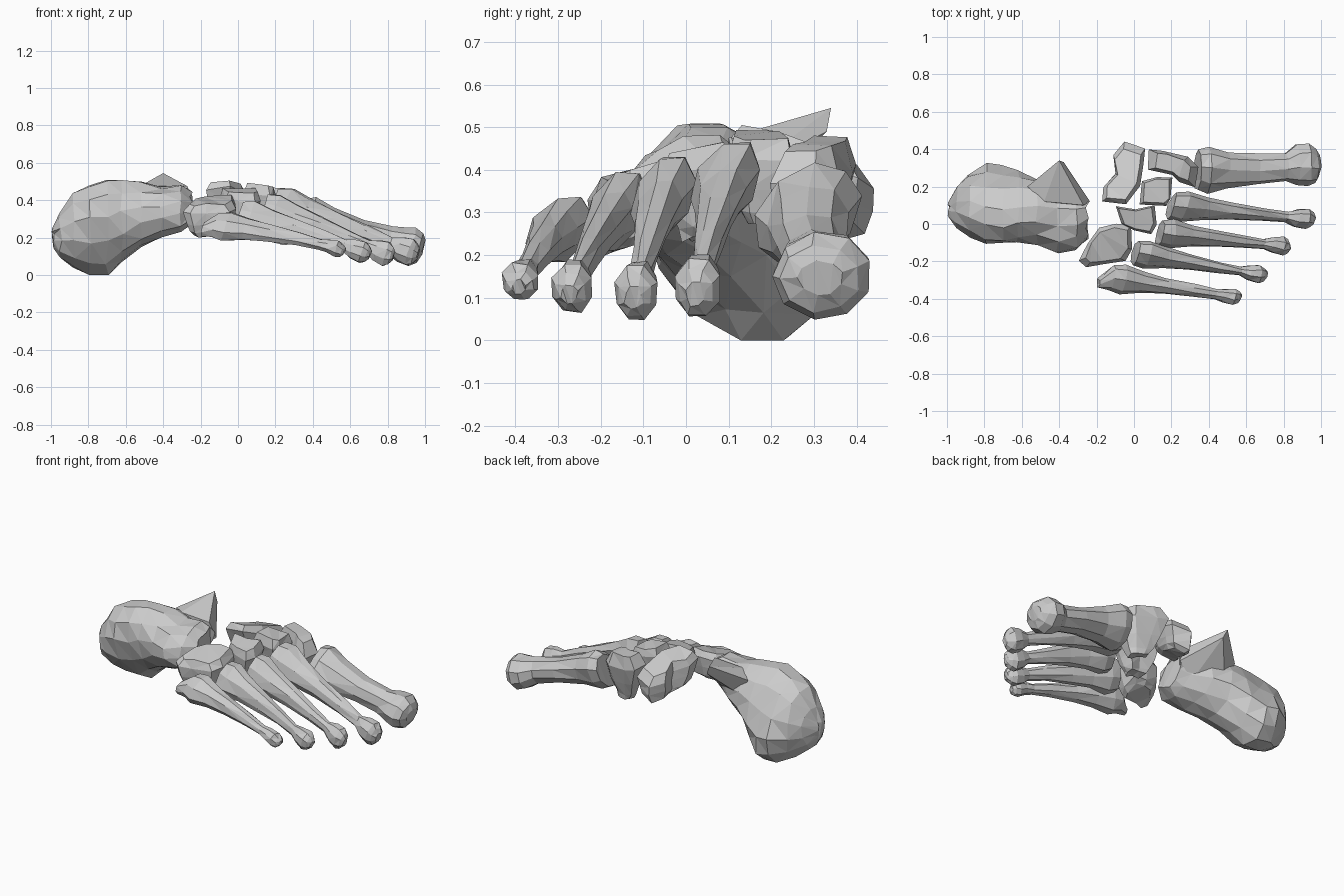
import bpy, bmesh, math, random

random.seed(4)


def finish(name, bm):
    bmesh.ops.recalc_face_normals(bm, faces=bm.faces)
    me = bpy.data.meshes.new(name)
    bm.to_mesh(me)
    bm.free()
    ob = bpy.data.objects.new(name, me)
    bpy.context.collection.objects.link(ob)
    return ob


def skin(name, rings, jitter=0.0):
    """Bridge equal rings of points and cap both ends."""
    bm = bmesh.new()
    loops = []
    for ring in rings:
        loops.append([bm.verts.new([c + random.uniform(-jitter, jitter) for c in p]) for p in ring])
    n = len(loops[0])
    for a, b in zip(loops, loops[1:]):
        for i in range(n):
            j = (i + 1) % n
            bm.faces.new((a[i], a[j], b[j], b[i]))
    bm.faces.new(loops[0])
    bm.faces.new(loops[-1])
    if jitter:
        bmesh.ops.triangulate(bm, faces=bm.faces[:])
    for v in bm.verts:
        v.co.z = max(v.co.z, 0)
    return finish(name, bm)


def long_bone(name, stations, sides=8, lean=0.3, jitter=0.004, skew=0.0):
    """Stations along x: x, y, z, half width, half height, shear of y with height."""
    rings = []
    for x, y, z, ry, rz, sh in stations:
        ring = []
        for i in range(sides):
            a = 2 * math.pi * (i + 0.5) / sides
            dy, dz = ry * 1.05 * math.cos(a), rz * 1.05 * math.sin(a)
            ring.append((x + lean * dz + skew * dy, y + dy + sh * dz, z + dz))
        rings.append(ring)
    return skin(name, rings, jitter)


def block_bone(name, outline, low, high, slope_x, slope_y, base, shift=(0, 0), top=0.8):
    """Faceted wedge from its outline seen from above; the top face is tilted."""
    cx = sum(p[0] for p in outline) / len(outline)
    cy = sum(p[1] for p in outline) / len(outline)
    rings = []
    for t, s in ((0, base * 0.75), (0.12, base), (0.4, (1 + base) / 2), (0.75, 1.0), (1, top)):
        ring = []
        for x, y in outline:
            dx, dy = (x - cx) * s, (y - cy) * s
            z = low + (high - low) * t + slope_x * dx + slope_y * dy
            ring.append((cx + dx + shift[0] * (1 - t), cy + dy + shift[1] * (1 - t), z))
        rings.append(ring)
    return skin(name, rings, 0.006)


# Heel bone
long_bone("heel_bone", [
    (-0.99, 0.08, 0.20, 0.04, 0.05, 0),
    (-0.95, 0.09, 0.22, 0.11, 0.12, 0),
    (-0.88, 0.10, 0.24, 0.16, 0.19, -0.15),
    (-0.79, 0.11, 0.24, 0.19, 0.23, -0.3),
    (-0.70, 0.10, 0.25, 0.185, 0.25, -0.3),
    (-0.62, 0.09, 0.285, 0.175, 0.215, -0.2),
    (-0.52, 0.06, 0.325, 0.165, 0.165, 0),
    (-0.41, 0.02, 0.335, 0.165, 0.13, 0.1),
    (-0.31, 0.00, 0.355, 0.13, 0.12, 0.3),
    (-0.25, 0.02, 0.36, 0.09, 0.085, 0.4)], sides=12, lean=0, jitter=0.009)

# Pointed shelf on the inner side of the heel bone
bm = bmesh.new()
for p in ((-0.40, 0.34, 0.545), (-0.375, 0.33, 0.49), (-0.57, 0.20, 0.45), (-0.48, 0.12, 0.475),
          (-0.27, 0.10, 0.475), (-0.235, 0.12, 0.38), (-0.52, 0.17, 0.32), (-0.34, 0.10, 0.30)):
    bm.verts.new(p)
bmesh.ops.convex_hull(bm, input=bm.verts[:])
finish("heel_shelf", bm)

# Mid-foot block bones
block_bone("outer_block", [(-0.29, -0.20), (-0.25, -0.10), (-0.19, -0.02), (-0.10, 0.0), (-0.01, -0.01),
           (-0.01, -0.13), (-0.05, -0.20), (-0.17, -0.215), (-0.25, -0.23)], 0.225, 0.40, 0.0, 0.3, 0.8)
block_bone("boat_bone", [(-0.05, 0.44), (0.06, 0.40), (0.055, 0.32), (0.03, 0.20), (-0.04, 0.10),
           (-0.17, 0.11), (-0.16, 0.19), (-0.10, 0.26), (-0.11, 0.36)], 0.28, 0.46, 0.1, -0.33, 0.8, (0, 0.02))
block_bone("outer_wedge", [(-0.10, 0.095), (0.01, 0.08), (0.11, 0.10), (0.12, 0.0), (0.09, -0.055),
           (0.0, -0.03), (-0.07, 0.0)], 0.24, 0.455, 0, 0.2, 0.6, top=0.85)
block_bone("middle_wedge", [(0.04, 0.23), (0.12, 0.25), (0.20, 0.25), (0.20, 0.13), (0.17, 0.10),
           (0.03, 0.10)], 0.28, 0.48, -0.1, 0, 0.6)
block_bone("inner_wedge", [(0.08, 0.40), (0.16, 0.40), (0.29, 0.36), (0.34, 0.31), (0.33, 0.20),
           (0.25, 0.23), (0.20, 0.27), (0.07, 0.30)], 0.17, 0.46, -0.15, 0.0, 0.5, (0.0, -0.02), 0.7)

# Long bone of the big toe
long_bone("toe_bone_1", [
    (0.34, 0.29, 0.305, 0.10, 0.10, 0.3),
    (0.39, 0.285, 0.295, 0.115, 0.115, 0.3),
    (0.50, 0.285, 0.27, 0.09, 0.09, 0.2),
    (0.66, 0.295, 0.225, 0.08, 0.07, 0),
    (0.81, 0.305, 0.185, 0.075, 0.07, 0),
    (0.87, 0.32, 0.165, 0.105, 0.09, 0),
    (0.93, 0.32, 0.15, 0.113, 0.10, 0),
    (0.97, 0.315, 0.145, 0.09, 0.075, 0),
    (0.99, 0.315, 0.145, 0.05, 0.04, 0)], sides=9, lean=0.22)

# Long bones of the smaller toes: base point, base half sizes, head point, head half sizes
toes = [
    ((0.20, 0.10, 0.385), (0.075, 0.095), (0.90, 0.03, 0.13), (0.055, 0.07), 0.25),
    ((0.14, -0.05, 0.35), (0.07, 0.095), (0.77, -0.115, 0.12), (0.05, 0.065), 0.1),
    ((0.01, -0.155, 0.315), (0.066, 0.095), (0.645, -0.265, 0.13), (0.048, 0.058), 0.1),
    ((-0.12, -0.285, 0.265), (0.073, 0.078), (0.51, -0.385, 0.145), (0.042, 0.043), 0.1),
]
profile = [(0.0, 0.85), (0.09, 1.0), (0.25, 0.74), (0.45, 0.57), (0.70, 0.43), (0.88, 0.35)]
for k, (b, bs, h, hs, skew) in enumerate(toes):
    st = []
    for t, s in profile:
        x, y, z = (b[i] + (h[i] - b[i]) * t for i in range(3))
        st.append((x, y, z + 0.015 * math.sin(math.pi * t), bs[0] * s, bs[1] * s, 0.3 * (1 - t)))
    for d, s in ((-0.03, 0.85), (0.02, 1.0), (0.045, 0.75), (0.06, 0.4)):
        st.append((h[0] + d, h[1] - d * 0.12, h[2] - d * 0.35, hs[0] * s, hs[1] * s, 0))
    if k == 3:  # outermost bone has a pointed rear knob
        st.insert(0, (-0.19, -0.315, 0.245, 0.025, 0.035, 0))
    long_bone(f"toe_bone_{k + 2}", st, skew=skew)
